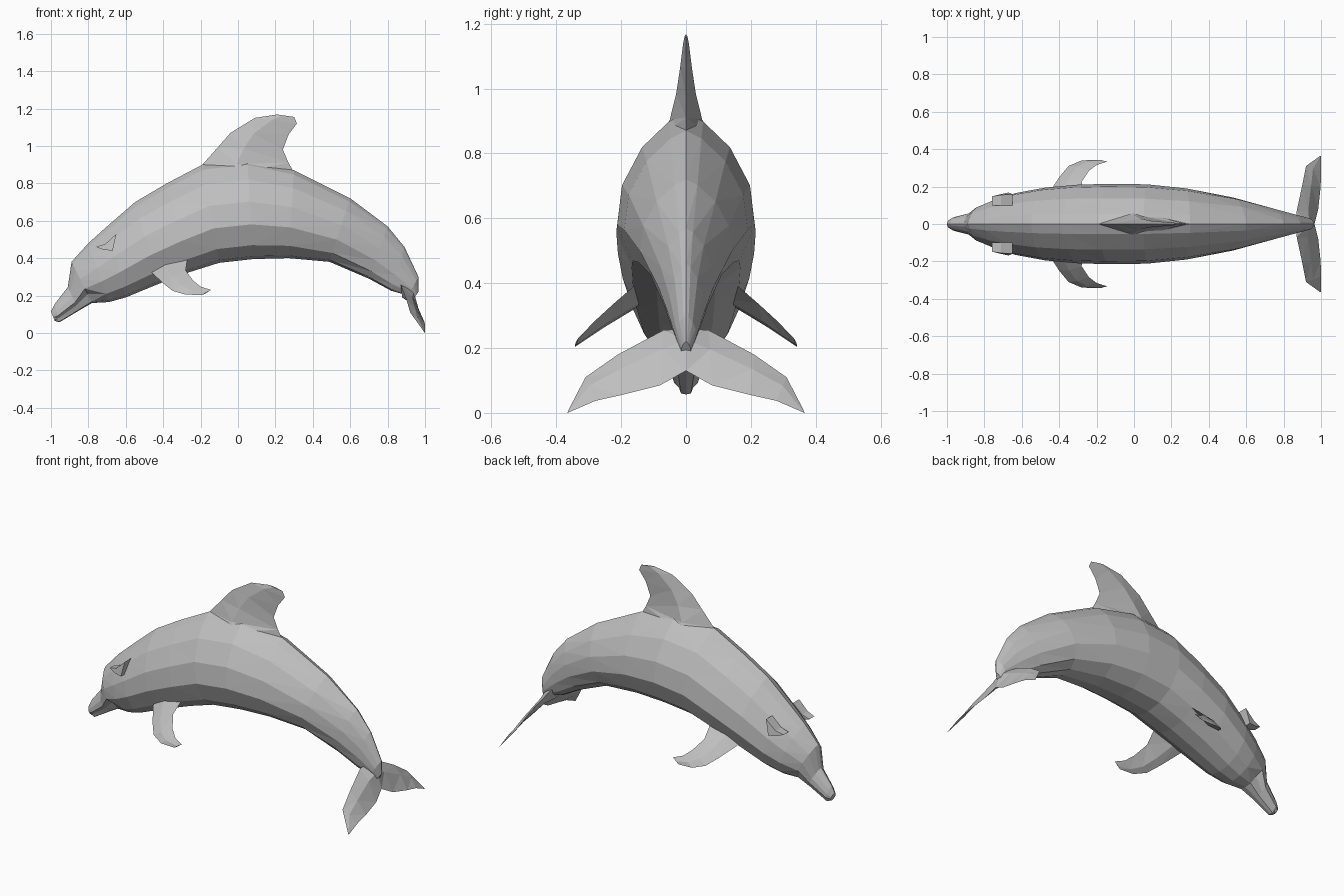
import bpy
import bmesh
from mathutils import Vector

default = bpy.data.objects.get("Cube")
if default:
    bpy.data.objects.remove(default, do_unlink=True)

skin = bpy.data.materials.new("dolphin_grey")
skin.use_nodes = True
GREY = (0.52, 0.52, 0.52, 1)
skin.diffuse_color = GREY
skin.node_tree.nodes["Principled BSDF"].inputs["Base Color"].default_value = GREY


def loft(name, rings):
    """Join closed rings of points into one capped, flat-shaded skin."""
    bm = bmesh.new()
    loops = [[bm.verts.new(p) for p in ring] for ring in rings]
    n = len(loops[0])
    for a, b in zip(loops, loops[1:]):
        for i in range(n):
            j = (i + 1) % n
            bm.faces.new((a[i], a[j], b[j], b[i]))
    bm.faces.new(loops[0][::-1])
    bm.faces.new(loops[-1])
    bmesh.ops.recalc_face_normals(bm, faces=bm.faces)
    bmesh.ops.triangulate(bm, faces=bm.faces)
    mesh = bpy.data.meshes.new(name)
    bm.to_mesh(mesh)
    bm.free()
    mesh.materials.append(skin)
    obj = bpy.data.objects.new(name, mesh)
    bpy.context.scene.collection.objects.link(obj)
    return obj


def blade(name, stations, normal, side=1):
    """Thin fin: each station is leading edge, trailing edge, half thickness."""
    normal = Vector(normal).normalized()
    rings = []
    for lead, trail, thick in stations:
        lead, trail = Vector(lead), Vector(trail)
        mid = lead.lerp(trail, 0.4)
        ring = [lead, mid + normal * thick, trail, mid - normal * thick]
        rings.append([(p.x, p.y * side, p.z) for p in ring])
    return loft(name, rings)


# Body: back point (x, z), belly point (x, z), half width
body = [
    (-1.0, .115, -.98, .065, .022),
    (-.98, .155, -.955, .057, .036),
    (-.91, .245, -.85, .12, .06),
    (-.89, .38, -.78, .16, .095),
    (-.80, .48, -.69, .165, .135),
    (-.70, .57, -.60, .19, .165),
    (-.55, .70, -.43, .26, .195),
    (-.38, .80, -.26, .325, .21),
    (-.19, .90, -.10, .375, .215),
    (.05, .925, .08, .395, .212),
    (.30, .87, .27, .40, .19),
    (.60, .72, .49, .38, .142),
    (.80, .57, .70, .29, .085),
    (.89, .46, .82, .225, .055),
    (.965, .30, .91, .20, .032),
    (.965, .22, .93, .17, .015),
]
# Half cross-section from belly to back: width share, height share
section = [(0, 0), (.42, .03), (.78, .14), (1, .35),
           (.93, .58), (.64, .8), (.25, .95), (0, 1)]
rings = []
for k, (xt, zt, xb, zb, w) in enumerate(body):
    half = []
    for i, (u, t) in enumerate(section):
        if 0 < k < 4 and i == 2:      # mouth line along the beak
            u, t = .62, .22
        half.append((xb + (xt - xb) * t, u * w, zb + (zt - zb) * t))
    rings.append(half + [(x, -y, z) for x, y, z in half[-2:0:-1]])
loft("body", rings)

# Dorsal fin
blade("dorsal_fin", [
    ((-.21, 0, .87), (.31, 0, .84), .075),
    ((-.19, 0, .90), (.27, 0, .91), .05),
    ((-.11, 0, .99), (.24, 0, .98), .03),
    ((-.04, 0, 1.07), (.27, 0, 1.06), .018),
    ((.09, 0, 1.15), (.315, 0, 1.12), .009),
    ((.21, 0, 1.168), (.30, 0, 1.155), .004),
], (0, 1, 0))

flipper = [
    ((-.49, .11, .35), (-.27, .15, .40), .02),
    ((-.40, .25, .265), (-.28, .225, .335), .012),
    ((-.35, .31, .225), (-.24, .285, .28), .009),
    ((-.28, .34, .205), (-.20, .315, .248), .006),
    ((-.19, .343, .203), (-.145, .333, .23), .003),
]
fluke = [
    ((.87, 0, .26), (.965, 0, .13), .035),
    ((.87, .07, .255), (.985, .08, .085), .018),
    ((.90, .21, .18), (.998, .20, .055), .009),
    ((.92, .31, .11), (1.0, .28, .037), .006),
    ((.995, .364, .006), (1.0, .365, 0), .001),
]
for label, side in (("left", 1), ("right", -1)):
    blade(label + "_flipper", flipper, (.2, .6, .75), side)
    blade(label + "_fluke", fluke, (.85, 0, .5), side)
    # Eye with a raised lid, sunk into the side of the head
    outline = [(-.76, .46), (-.71, .475), (-.65, .53), (-.67, .44), (-.72, .445)]
    loft(label + "_eye", [
        [(x, side * .10, z) for x, z in outline],
        [(x, side * (.158 + .2 * (x + .7) - .15 * (z - .47)), z) for x, z in outline],
    ])
